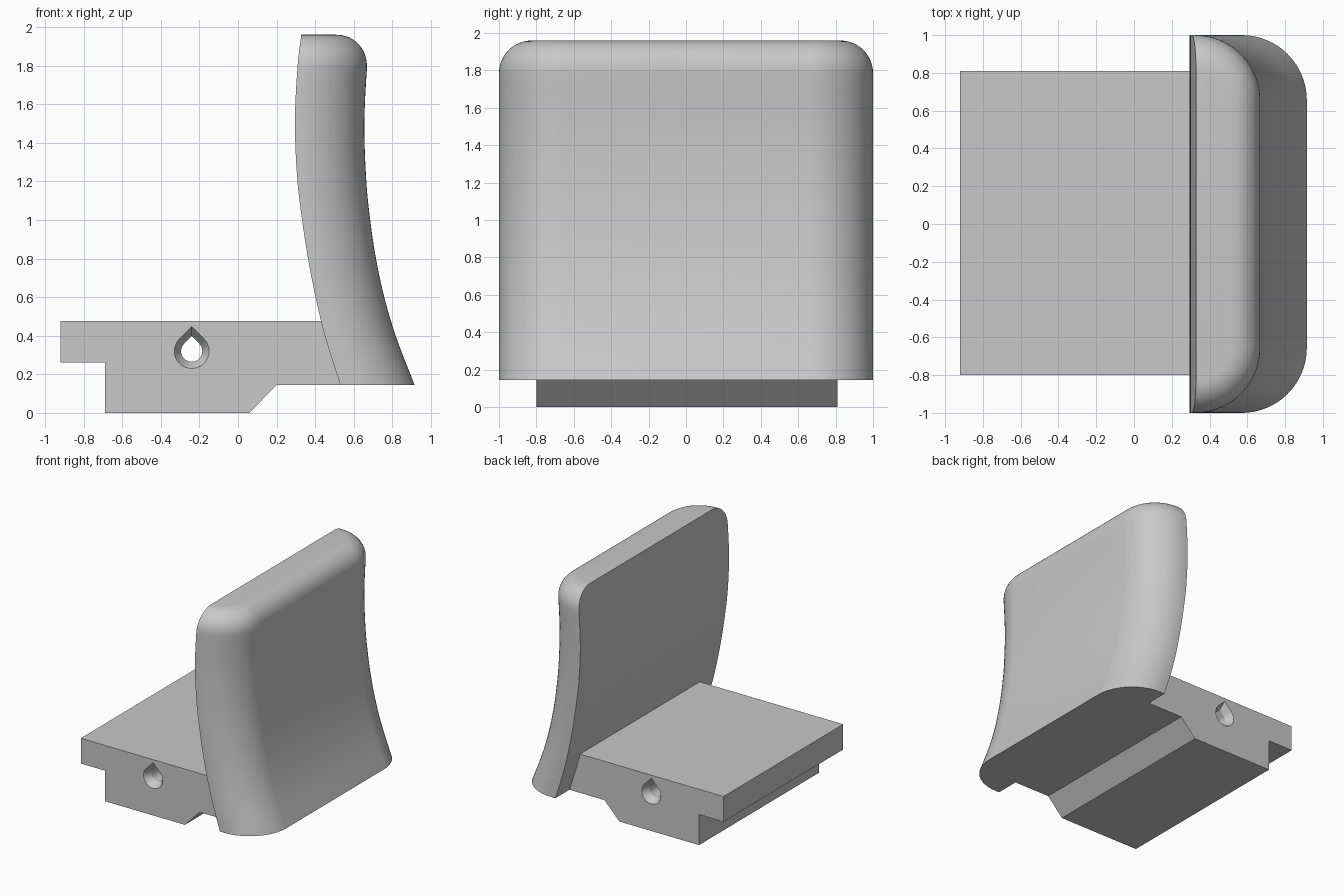
import bpy, bmesh, math

if "Cube" in bpy.data.objects:
    bpy.data.objects.remove(bpy.data.objects["Cube"])

grey = bpy.data.materials.new("light grey")
grey.diffuse_color = (0.58, 0.58, 0.58, 1)
grey.use_nodes = True
grey.node_tree.nodes["Principled BSDF"].inputs["Base Color"].default_value = grey.diffuse_color

BOTTOM, TOP, ROUND = 0.145, 1.96, 0.175
# backrest side profile: height, inner x, outer x
PROFILE = [(0.145, 0.53, 0.915), (0.4, 0.45, 0.817), (0.6, 0.402, 0.758),
           (0.8, 0.363, 0.715), (1.0, 0.332, 0.685), (1.2, 0.308, 0.665),
           (1.5, 0.295, 0.655), (1.8, 0.309, 0.669), (1.96, 0.328, 0.684)]


def profile_at(z, col):
    """Smooth cubic (Hermite) interpolation of the profile."""
    p = PROFILE
    n = len(p)
    i = max(k for k in range(n - 1) if p[k][0] <= z + 1e-9)

    def slope(k):
        a, b = max(k - 1, 0), min(k + 1, n - 1)
        return (p[b][col] - p[a][col]) / (p[b][0] - p[a][0])
    h = p[i + 1][0] - p[i][0]
    t = (z - p[i][0]) / h
    return ((2*t**3 - 3*t**2 + 1) * p[i][col] + (t**3 - 2*t**2 + t) * h * slope(i)
            + (3*t**2 - 2*t**3) * p[i + 1][col] + (t**3 - t**2) * h * slope(i + 1))


def loft(name, rings):
    """Skin closed rings of points and cap both ends."""
    bm = bmesh.new()
    rows = [[bm.verts.new(co) for co in ring] for ring in rings]
    n = len(rows[0])
    for a, b in zip(rows, rows[1:]):
        for k in range(n):
            bm.faces.new((a[k], a[(k + 1) % n], b[(k + 1) % n], b[k]))
    bm.faces.new(rows[0])
    bm.faces.new(rows[-1])
    bmesh.ops.recalc_face_normals(bm, faces=bm.faces)
    mesh = bpy.data.meshes.new(name)
    bm.to_mesh(mesh)
    bm.free()
    mesh.materials.append(grey)
    obj = bpy.data.objects.new(name, mesh)
    bpy.context.collection.objects.link(obj)
    return obj


def activate(obj):
    bpy.ops.object.select_all(action='DESELECT')
    obj.select_set(True)
    bpy.context.view_layer.objects.active = obj


# Backrest: flat inner face, rounded outer corners, rounded top rim
def back_ring(z, inset):
    xi, xo = profile_at(z, 1), profile_at(z, 2) - inset
    w = 1 - inset
    r = min(0.345 - inset, xo - xi - 0.005)
    half = [(xi, w)]
    for k in range(17):
        a = math.pi / 2 * (1 - k / 16)
        half.append((xo - r + r * math.cos(a), w - r + r * math.sin(a)))
    return [(x, y, z) for x, y in half] + [(x, -y, z) for x, y in reversed(half)]


shoulder = TOP - ROUND
levels = [(BOTTOM + (shoulder - BOTTOM) * k / 24, 0) for k in range(24)]
for k in range(13):
    a = math.pi / 2 * k / 12
    levels.append((shoulder + ROUND * math.sin(a), ROUND * (1 - math.cos(a))))
backrest = loft("backrest", [back_ring(z, s) for z, s in levels])
activate(backrest)
bpy.ops.object.shade_smooth_by_angle(angle=math.radians(35))

# Seat block: stepped profile whose rear end follows the backrest's inner face
SEAT_TOP, Y0, Y1 = 0.475, -0.8, 0.81
outline = [(-0.92, SEAT_TOP), (-0.92, 0.26), (-0.69, 0.26), (-0.69, 0),
           (0.06, 0), (0.2, BOTTOM)]
for k in range(7):
    z = BOTTOM + (SEAT_TOP - BOTTOM) * k / 6
    outline.append((profile_at(z, 1), z))
seat = loft("seat_block", [[(x, y, z) for x, z in outline] for y in (Y0, Y1)])


# Teardrop cross hole with a flared mouth at both ends
def teardrop(y, r):
    pts = [(-0.24, y, 0.32 + r * math.sqrt(2))]
    for k in range(25):
        a = math.radians(135 + 270 * k / 24 - 90 + 90)
        pts.append((-0.24 + r * math.cos(a), y, 0.32 + r * math.sin(a)))
    return pts


FLARE = 0.06
cutter = loft("hole_cutter", [teardrop(y, r) for y, r in (
    (Y0 - 0.1, 0.09), (Y0, 0.09), (Y0 + FLARE, 0.055),
    (Y1 - FLARE, 0.055), (Y1, 0.09), (Y1 + 0.1, 0.09))])
cutter.hide_render = True
cut = seat.modifiers.new("cross_hole", 'BOOLEAN')
cut.operation = 'DIFFERENCE'
cut.solver = 'EXACT'
cut.object = cutter
activate(seat)
bpy.ops.object.modifier_apply(modifier=cut.name)
bpy.data.objects.remove(cutter)
bpy.ops.object.shade_smooth_by_angle(angle=math.radians(25))
